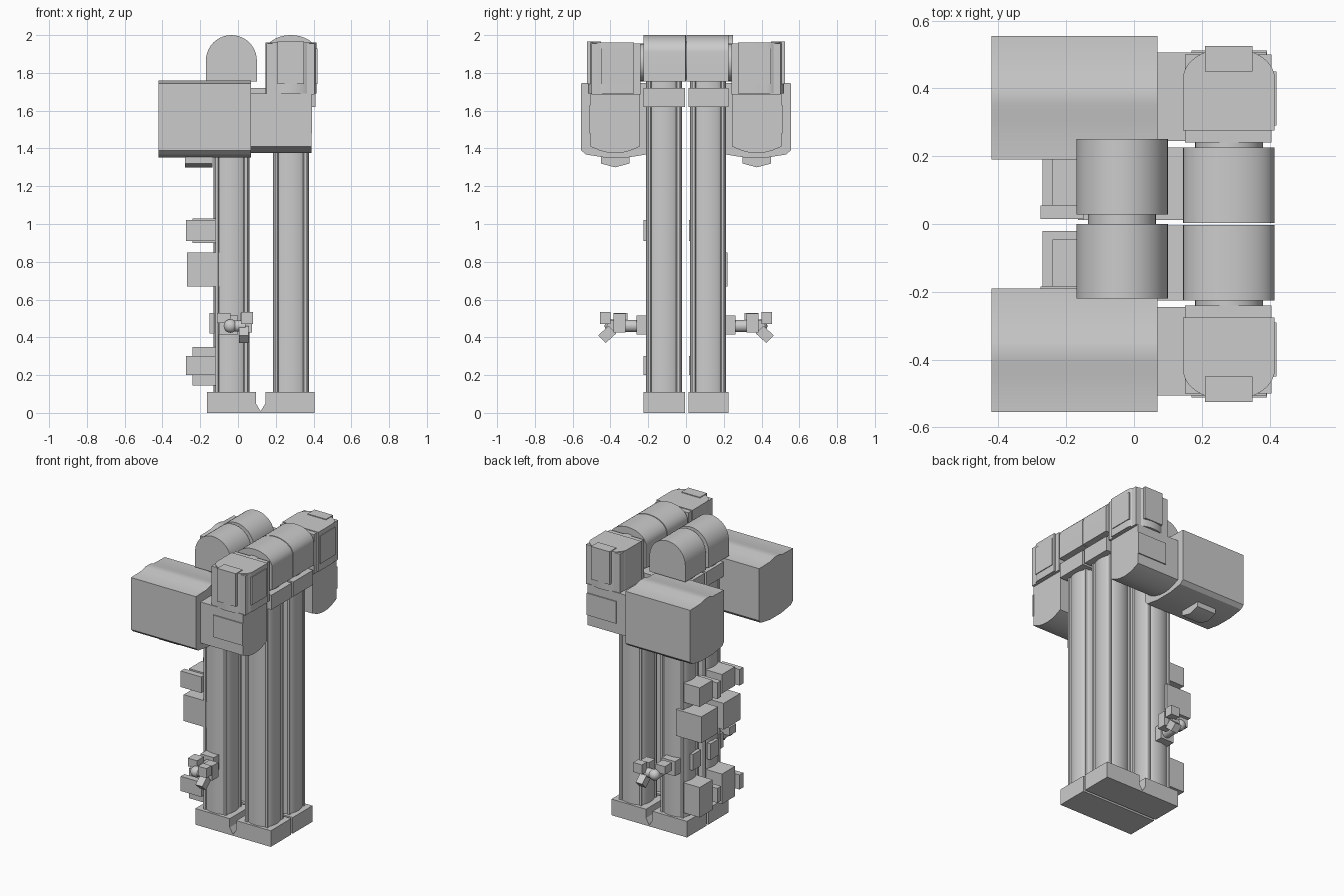
import bpy, bmesh, math
from mathutils import Matrix

if "Cube" in bpy.data.objects:
    bpy.data.objects.remove(bpy.data.objects["Cube"])

grey = bpy.data.materials.new("light_grey")
grey.diffuse_color = (0.6, 0.6, 0.6, 1)
grey.use_nodes = True
grey.node_tree.nodes["Principled BSDF"].inputs["Base Color"].default_value = grey.diffuse_color


def finish(name, bm):
    bmesh.ops.recalc_face_normals(bm, faces=bm.faces)
    me = bpy.data.meshes.new(name)
    bm.to_mesh(me)
    bm.free()
    me.materials.append(grey)
    ob = bpy.data.objects.new(name, me)
    bpy.context.collection.objects.link(ob)
    bpy.ops.object.select_all(action='DESELECT')
    ob.select_set(True)
    bpy.context.view_layer.objects.active = ob
    bpy.ops.object.shade_smooth_by_angle(angle=math.radians(30))
    return ob


def prism(name, pts, axis, a, b):
    """Extrude a 2D outline along an axis from a to b."""
    place = {'x': lambda u, v, w: (w, u, v),
             'y': lambda u, v, w: (u, w, v),
             'z': lambda u, v, w: (u, v, w)}[axis]
    bm = bmesh.new()
    lo = [bm.verts.new(place(u, v, a)) for u, v in pts]
    hi = [bm.verts.new(place(u, v, b)) for u, v in pts]
    bm.faces.new(lo)
    bm.faces.new(hi)
    n = len(pts)
    for i in range(n):
        j = (i + 1) % n
        bm.faces.new((lo[i], lo[j], hi[j], hi[i]))
    return finish(name, bm)


def box(name, x0, x1, y0, y1, z0, z1):
    return prism(name, [(x0, y0), (x1, y0), (x1, y1), (x0, y1)], 'z', z0, z1)


def circle(cu, cv, r, n=32):
    return [(cu + r * math.cos(2 * math.pi * i / n),
             cv + r * math.sin(2 * math.pi * i / n)) for i in range(n)]


def arch(c, half, base, spring, top, n=20):
    """Outline with straight legs and a half-ellipse top."""
    arc = [(c + half * math.cos(math.pi * i / n),
            spring + (top - spring) * math.sin(math.pi * i / n)) for i in range(n + 1)]
    return [(c - half, base), (c + half, base)] + arc


def column_outline(cx, cy):
    """Square tube with bulged sides and slim corner ribs."""
    side = [(-0.085, 0.085), (-0.07, 0.085), (-0.065, 0.078)]
    for i in range(9):
        t = -1 + i / 4
        side.append((0.06 * t, 0.095 - 0.013 * t * t))
    side += [(0.065, 0.078), (0.07, 0.085)]
    pts = []
    for k in range(4):
        a = -k * math.pi / 2
        pts += [(cx + u * math.cos(a) - v * math.sin(a),
                 cy + u * math.sin(a) + v * math.cos(a)) for u, v in side]
    return pts


for s, tag in ((-1, "front"), (1, "back")):
    def Y(a, b):
        return sorted((s * a, s * b))
    inner = 0.005 if s < 0 else 0.012

    # Base block with a slot between the two feet
    foot = [(-0.165, 0), (0.405, 0), (0.405, 0.11), (0.145, 0.11), (0.145, 0.05),
            (0.12, 0.008), (0.095, 0.05), (0.095, 0.11), (-0.165, 0.11)]
    prism(tag + "_base", foot, 'y', *Y(inner, 0.225))

    # Columns
    for cx, side in ((-0.035, "left"), (0.28, "right")):
        prism(f"{tag}_{side}_column", column_outline(cx, s * 0.117), 'z', 0.11, 1.78)

    # Collar plate tying the columns together
    box(tag + "_collar", -0.15, 0.41, *Y(inner, 0.225), 1.62, 1.72)

    # Rounded heads
    left_y = (-0.22, 0.0) if s < 0 else (0.028, 0.25)
    prism(tag + "_left_head", arch(-0.035, 0.135, 1.755, 1.865, 2.0), 'y', *left_y)
    prism(tag + "_right_head", arch(0.28, 0.135, 1.755, 1.91, 2.0), 'y', *Y(0.003, 0.225))

    # Round neck and upper elbow block
    prism(tag + "_neck", circle(0.28, 1.855, 0.1), 'y', *Y(0.22, 0.29))
    elbow = arch(0.28, 0.135, 0.275, 0.43, 0.52)
    prism(tag + "_upper_elbow", [(u, s * v) for u, v in elbow], 'z', 1.69, 1.96)
    box(tag + "_elbow_shell", 0.15, 0.405, *Y(0.24, 0.50), 1.685, 1.955)
    box(tag + "_elbow_cover", 0.21, 0.35, *Y(0.45, 0.525), 1.74, 1.965)
    box(tag + "_elbow_side_cover", 0.40, 0.42, *Y(0.29, 0.45), 1.74, 1.93)

    # Lower elbow block with a shallow rounded underside
    under = [(s * (0.375 + 0.13 * t), 1.375 + 0.035 * t * t)
             for t in (-1, -0.6, -0.3, 0, 0.3, 0.6, 1)]
    under += [(s * 0.505, 1.69), (s * 0.245, 1.69)]
    prism(tag + "_lower_elbow", under, 'x', 0.06, 0.39)
    box(tag + "_lower_cover", 0.17, 0.392, *Y(0.50, 0.512), 1.48, 1.63)

    # Large motor housing, gently ridged on top and rounded below
    motor = [(0.19, 1.39), (0.21, 1.368), (0.31, 1.352), (0.43, 1.352), (0.53, 1.368),
             (0.555, 1.39), (0.555, 1.745), (0.44, 1.748), (0.40, 1.76),
             (0.35, 1.76), (0.31, 1.748), (0.19, 1.745)]
    prism(tag + "_motor", [(s * u, v) for u, v in motor], 'x', -0.42, 0.07)
    pad = [(0.30, 1.37), (0.30, 1.32), (0.375, 1.30), (0.45, 1.32), (0.45, 1.37)]
    prism(tag + "_motor_foot", [(s * u, v) for u, v in pad], 'x', -0.28, -0.135)

    # Control blocks on the left side (same handedness on both halves)
    d = 0.0 if s < 0 else 0.24
    for z0, z1, c0, c1, lvl in ((0.145, 0.35, 0.2, 0.3, "low"), (0.9, 1.03, 0.91, 1.02, "high")):
        box(f"{tag}_{lvl}_control", -0.24, -0.1, -0.185 + d, -0.045 + d, z0, z1)
        box(f"{tag}_{lvl}_connector", -0.275, -0.12, -0.225 + d, -0.185 + d, c0, c1)
    box(tag + "_middle_control", -0.27, -0.08, -0.2 + d, -0.02 + d, 0.67, 0.85)

    # Valve: bracket, pipe, elbow ball, fittings and angled nozzle
    box(tag + "_valve_bracket", -0.10, 0.0, *Y(0.20, 0.262), 0.415, 0.515)
    box(tag + "_valve_side_plate", -0.15, -0.125, *Y(0.05, 0.14), 0.42, 0.53)
    prism(tag + "_valve_pipe", circle(-0.04, 0.46, 0.032, 20), 'y', *Y(0.25, 0.40))
    prism(tag + "_valve_cross_pipe", [(s * u, v) for u, v in circle(0.39, 0.46, 0.03, 20)],
          'x', -0.04, 0.04)
    bm = bmesh.new()
    bmesh.ops.create_uvsphere(bm, u_segments=20, v_segments=10, radius=0.036,
                              matrix=Matrix.Translation((-0.04, s * 0.395, 0.46)))
    finish(tag + "_valve_ball", bm)
    box(tag + "_valve_fitting", -0.11, -0.04, *Y(0.31, 0.385), 0.475, 0.53)
    box(tag + "_valve_body", 0.01, 0.075, *Y(0.32, 0.385), 0.425, 0.525)
    box(tag + "_valve_cap", 0.015, 0.08, *Y(0.40, 0.455), 0.47, 0.535)
    nozzle = [(0.37, 0.42), (0.425, 0.37), (0.465, 0.41), (0.41, 0.46)]
    prism(tag + "_valve_nozzle", [(s * u, v) for u, v in nozzle], 'x', 0.005, 0.055)

# Thin spacer between the left heads
prism("left_head_spacer", circle(-0.035, 1.865, 0.1), 'y', -0.005, 0.035)
